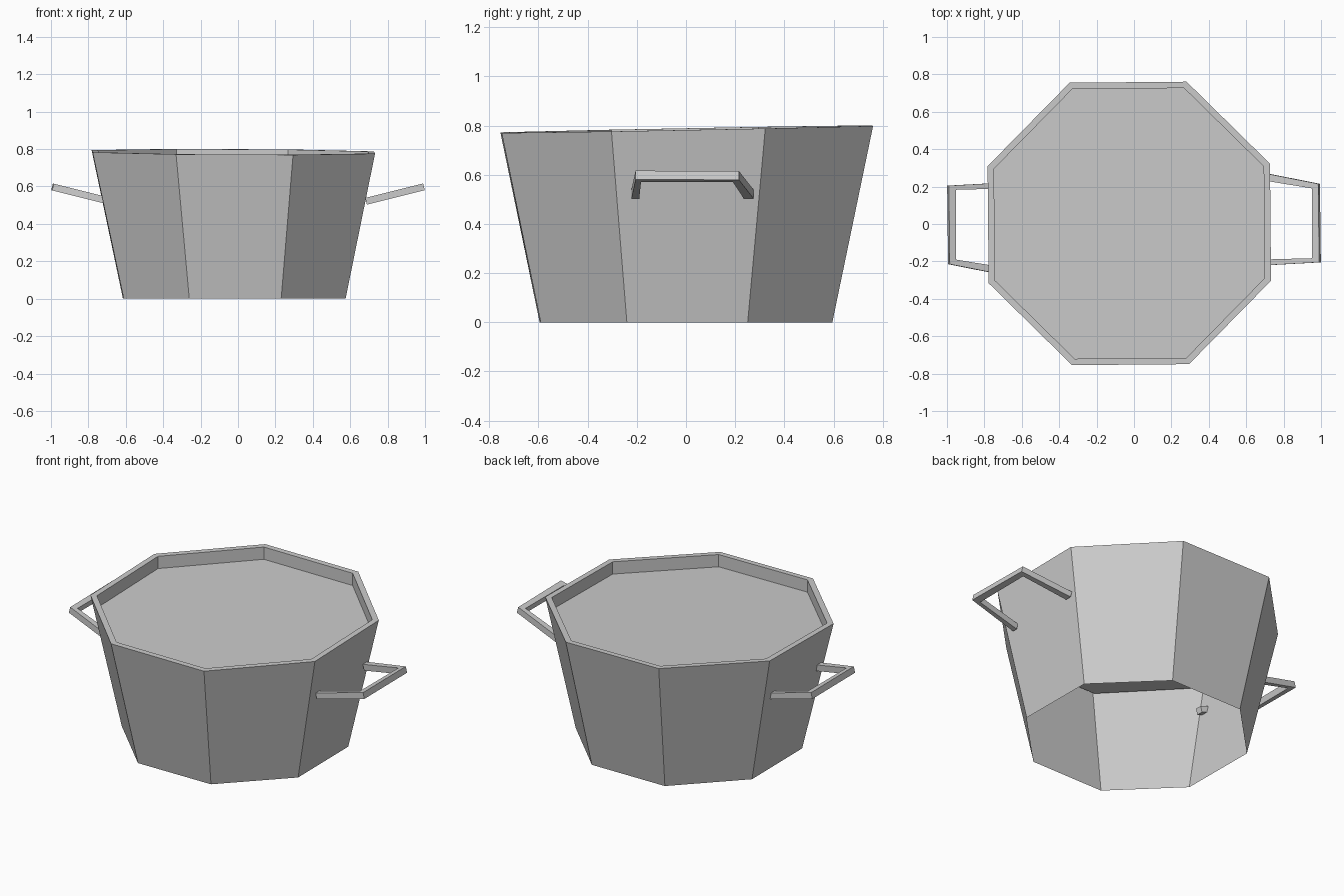
import bpy, bmesh, math
from mathutils import Vector

if "Cube" in bpy.data.objects:
    bpy.data.objects.remove(bpy.data.objects["Cube"])

grey = bpy.data.materials.new("plain grey")
grey.use_nodes = True
grey.diffuse_color = (0.6, 0.6, 0.6, 1)
grey.node_tree.nodes["Principled BSDF"].inputs["Base Color"].default_value = (0.6, 0.6, 0.6, 1)


def finish(bm, name):
    mesh = bpy.data.meshes.new(name)
    bm.to_mesh(mesh)
    bm.free()
    mesh.materials.append(grey)
    obj = bpy.data.objects.new(name, mesh)
    bpy.context.collection.objects.link(obj)
    return obj


def octagon(bm, apothem, cx, cy, height, tilt=0.0):
    """Ring of eight vertices, slightly turned, optionally tilted."""
    r = apothem / math.cos(math.pi / 8)
    ring = []
    for i in range(8):
        a = math.radians(23 + 45 * i)
        x, y = cx + r * math.cos(a), cy + r * math.sin(a)
        ring.append(bm.verts.new((x, y, height + tilt * (y - 0.25 * x))))
    return ring


# Tapered tub: open underneath, thin rim, recessed lid-like floor near the top
bm = bmesh.new()
rings = [
    octagon(bm, 0.593, -0.02, 0.0, 0.0),
    octagon(bm, 0.755, -0.025, 0.003, 0.785, 0.019),
    octagon(bm, 0.721, -0.025, 0.003, 0.785, 0.019),
    octagon(bm, 0.721, -0.025, 0.003, 0.71, 0.019),
]
for low, high in zip(rings, rings[1:]):
    for i in range(8):
        j = (i + 1) % 8
        bm.faces.new((low[i], low[j], high[j], high[i]))
bm.faces.new(rings[-1])
finish(bm, "tub")

# Bracket handles: sloping U shapes, the second turned half way round
OUTER = [(0.68, 0.275), (0.985, 0.215), (0.99, -0.205), (0.68, -0.222)]
INNER = [(0.68, 0.235), (0.953, 0.19), (0.951, -0.183), (0.68, -0.19)]
DROP = Vector((0.009, 0, -0.036))


def handle(name, turn):
    bm = bmesh.new()

    def row(points, offset):
        return [bm.verts.new(Vector((turn * x, turn * y, 0.615 + 0.25 * (x - 0.985)))
                             + Vector((turn * offset.x, 0, offset.z)))
                for x, y in points]

    loops = [row(OUTER, Vector()), row(INNER, Vector()), row(INNER, DROP), row(OUTER, DROP)]
    for k in range(4):
        a, b = loops[k], loops[(k + 1) % 4]
        for i in range(3):
            bm.faces.new((a[i], a[i + 1], b[i + 1], b[i]))
    for end in (0, 3):
        bm.faces.new([loop[end] for loop in loops])
    bmesh.ops.recalc_face_normals(bm, faces=bm.faces)
    finish(bm, name)


handle("left_handle", 1)
handle("right_handle", -1)
